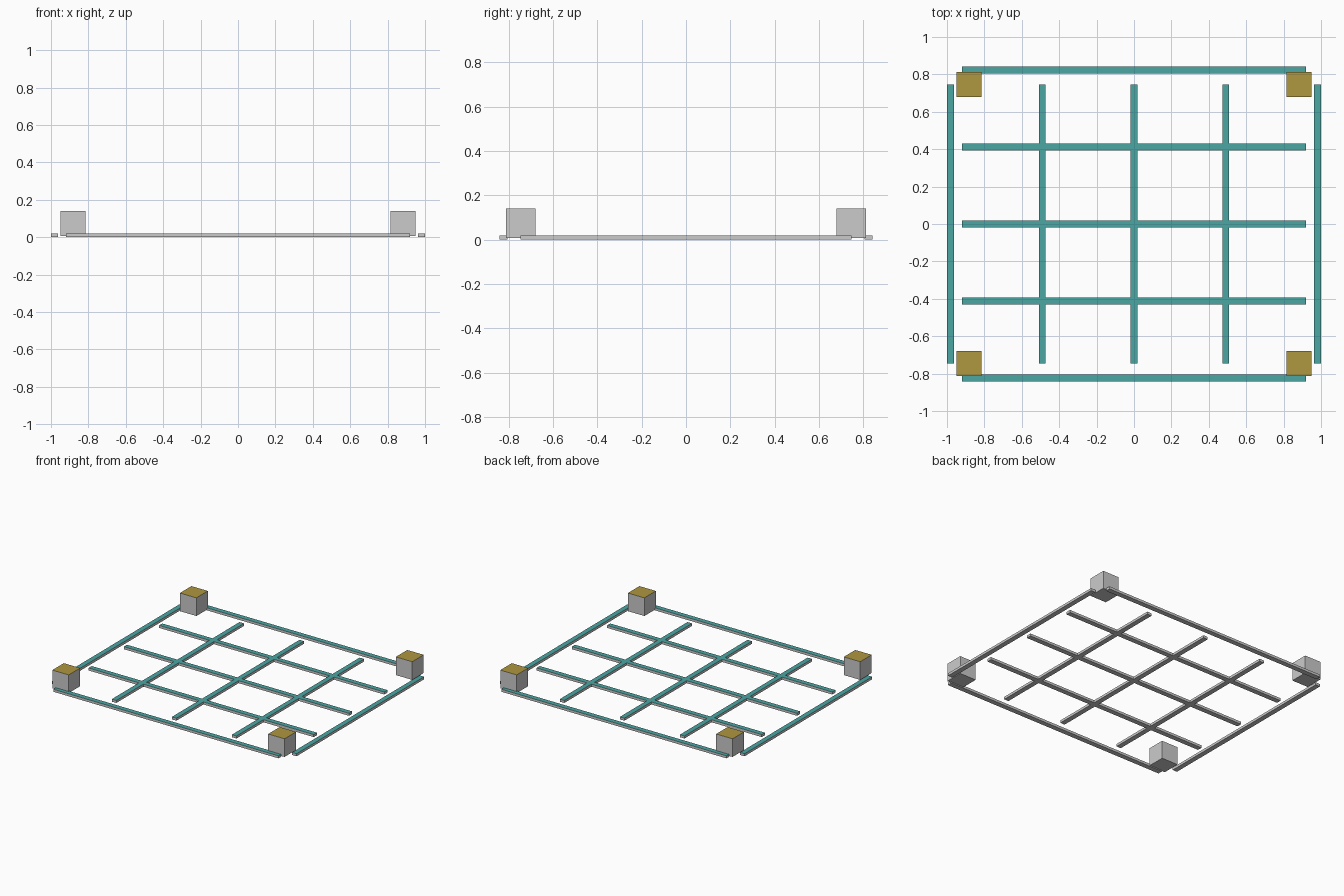
import bpy, bmesh
from mathutils import Matrix, Vector

if "Cube" in bpy.data.objects:
    bpy.data.objects.remove(bpy.data.objects["Cube"])


def material(name, color):
    mat = bpy.data.materials.new(name)
    mat.diffuse_color = (*color, 1)
    mat.use_nodes = True
    mat.node_tree.nodes["Principled BSDF"].inputs["Base Color"].default_value = mat.diffuse_color
    return mat


TEAL = material("teal_top", (0.07, 0.38, 0.37))
GOLD = material("gold_top", (0.43, 0.31, 0.05))


def box(name, x, y, z0, size, top_material):
    """Box standing on z0; only its top face is coloured."""
    bm = bmesh.new()
    place = Matrix.Translation((0, 0, size[2] / 2)) @ Matrix.Diagonal((*size, 1))
    bmesh.ops.create_cube(bm, size=1, matrix=place)
    bm.normal_update()
    for face in bm.faces:
        face.material_index = 1 if face.normal.z > 0.5 else 0
    mesh = bpy.data.meshes.new(name)
    bm.to_mesh(mesh)
    bm.free()
    mesh.materials.append(None)
    mesh.materials.append(top_material)
    obj = bpy.data.objects.new(name, mesh)
    obj.location = Vector((x, y, z0))
    bpy.context.collection.objects.link(obj)
    return obj


BAR_W, BAR_H = 0.037, 0.0187
HALF_X, HALF_Y = 0.9815, 0.823   # centre lines of the outer bars

# Grid of flat bars, five in each direction
for i in range(-2, 3):
    box(f"lengthwise_bar_{i + 3}", i * HALF_X / 2, 0, 0, (BAR_W, 1.49, BAR_H), TEAL)
    box(f"crosswise_bar_{i + 3}", 0, i * HALF_Y / 2, 0, (1.84, BAR_W, BAR_H), TEAL)

# Corner blocks
for sx in (-1, 1):
    for sy in (-1, 1):
        side = "right" if sx > 0 else "left"
        end = "back" if sy > 0 else "front"
        box(f"{end}_{side}_corner_block", sx * 0.882, sy * 0.745, 0.007,
            (0.134, 0.134, 0.134), GOLD)
